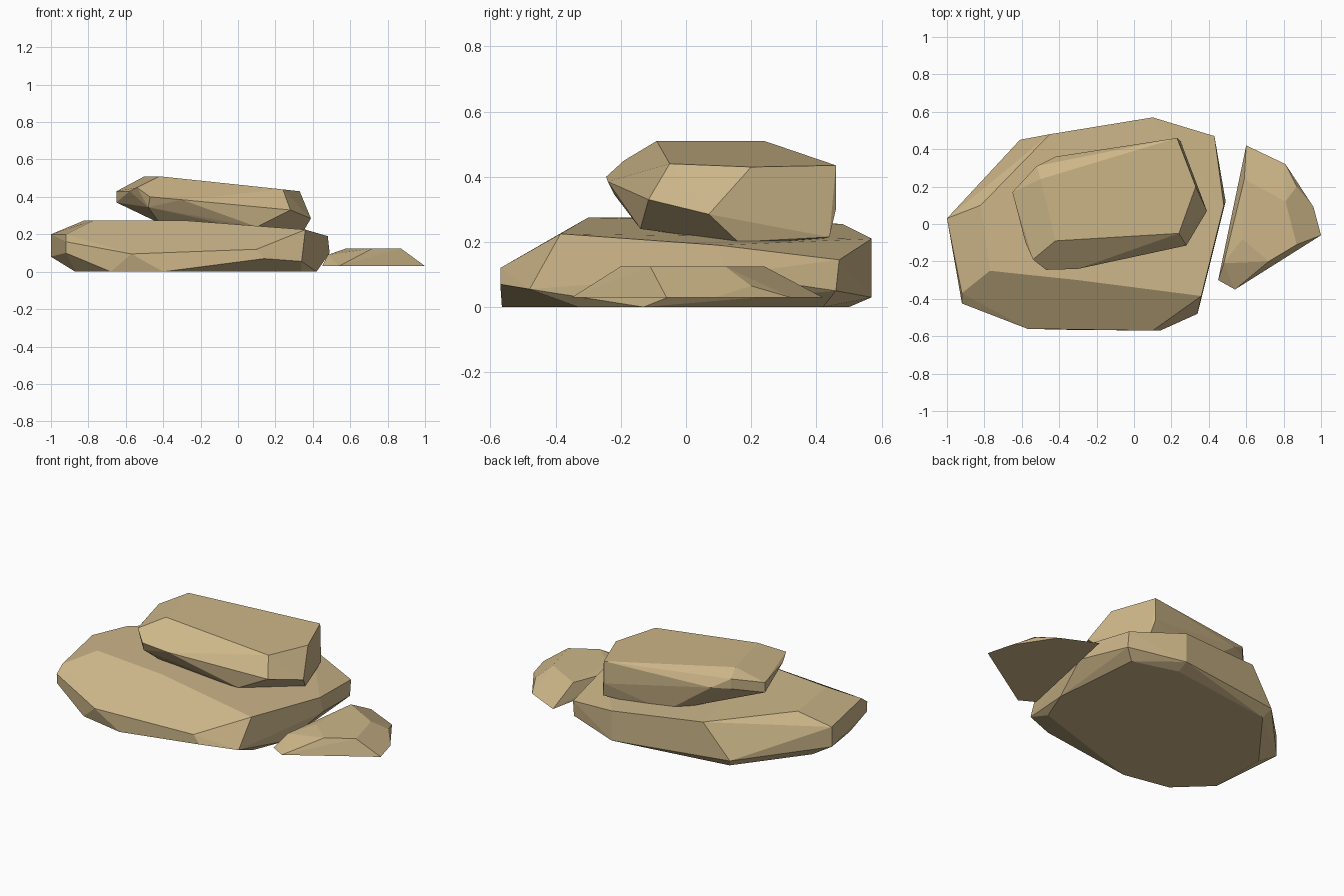
import bpy
import bmesh
import math

# Remove the default cube only
cube = bpy.data.objects.get("Cube")
if cube:
    bpy.data.objects.remove(cube, do_unlink=True)


def make_material(name, colour):
    mat = bpy.data.materials.new(name)
    mat.use_nodes = True
    mat.diffuse_color = colour
    mat.node_tree.nodes["Principled BSDF"].inputs["Base Color"].default_value = colour
    return mat


sandstone = make_material("sandstone", (.61, .47, .25, 1))


def make_rock(name, foot, waist, crown):
    """Chiselled stone: the convex hull of its foot, waist and crown corners."""
    bm = bmesh.new()
    for corner in foot + waist + crown:
        bm.verts.new(corner)
    hull = bmesh.ops.convex_hull(bm, input=bm.verts[:])
    unused = set(hull["geom_interior"] + hull["geom_unused"])
    bmesh.ops.delete(bm, geom=[g for g in unused if isinstance(g, bmesh.types.BMVert)],
                     context="VERTS")
    # Merge nearly flat neighbours into broad facets
    bmesh.ops.dissolve_limit(bm, angle_limit=math.radians(4),
                             verts=bm.verts[:], edges=bm.edges[:])
    bmesh.ops.recalc_face_normals(bm, faces=bm.faces[:])
    mesh = bpy.data.meshes.new(name)
    bm.to_mesh(mesh)
    bm.free()
    mesh.materials.append(sandstone)
    rock = bpy.data.objects.new(name, mesh)
    bpy.context.scene.collection.objects.link(rock)
    return rock


# Wide slab lying on the ground
make_rock(
    "base_slab",
    foot=[(-.87, .03, 0), (-.87, -.33, 0), (-.68, -.51, 0), (-.4, -.565, 0),
          (.34, -.33, 0), (.42, -.13, 0), (.37, .42, 0), (.1, .5, 0), (-.58, .41, 0)],
    waist=[(-1, .03, .08), (-.92, -.42, .1), (-.92, -.425, .16), (-.57, -.56, .095),
           (.1, -.57, .12), (.14, -.57, .07), (.34, -.48, .055), (.49, .12, .1),
           (.43, .46, .05), (.43, .47, .145), (.1, .57, .03), (-.61, .45, .05)],
    crown=[(-1, .03, .2), (-.92, -.37, .2), (-.82, .1, .275), (-.77, -.25, .275),
           (-.3, -.3, .275), (.3, -.4, .21), (.36, -.385, .225), (.48, .1, .19),
           (.1, .57, .21), (-.45, .48, .255)],
)

# Smaller boulder resting on the slab
make_rock(
    "top_boulder",
    foot=[(-.42, -.13, .26), (0, -.14, .24), (.1, -.14, .24), (.34, .16, .2),
          (.29, .28, .2), (.25, .44, .215), (-.13, .38, .2)],
    waist=[(-.65, .17, .37), (-.48, -.22, .345), (-.47, -.245, .4), (-.3, -.24, .385),
           (.28, -.115, .33), (.39, .07, .285), (.23, .46, .3), (-.42, .36, .41),
           (-.52, .31, .41)],
    crown=[(-.65, .17, .43), (-.58, -.1, .43), (-.54, -.19, .45), (-.42, -.09, .51),
           (.24, -.05, .44), (.33, .2, .43), (.23, .46, .435), (-.5, .24, .51),
           (-.52, .31, .47)],
)

# Low loose stone beside the slab
make_rock(
    "side_stone",
    foot=[(.45, -.3, .03), (.54, -.35, .03), (1, -.06, .03), (.96, .09, .03),
          (.81, .32, .03), (.6, .42, .03)],
    waist=[(.48, -.21, .09), (.64, -.26, .08), (.87, .2, .065)],
    crown=[(.59, .24, .125), (.58, -.08, .125), (.72, -.2, .125), (.87, -.11, .125),
           (.81, .12, .125)],
)
